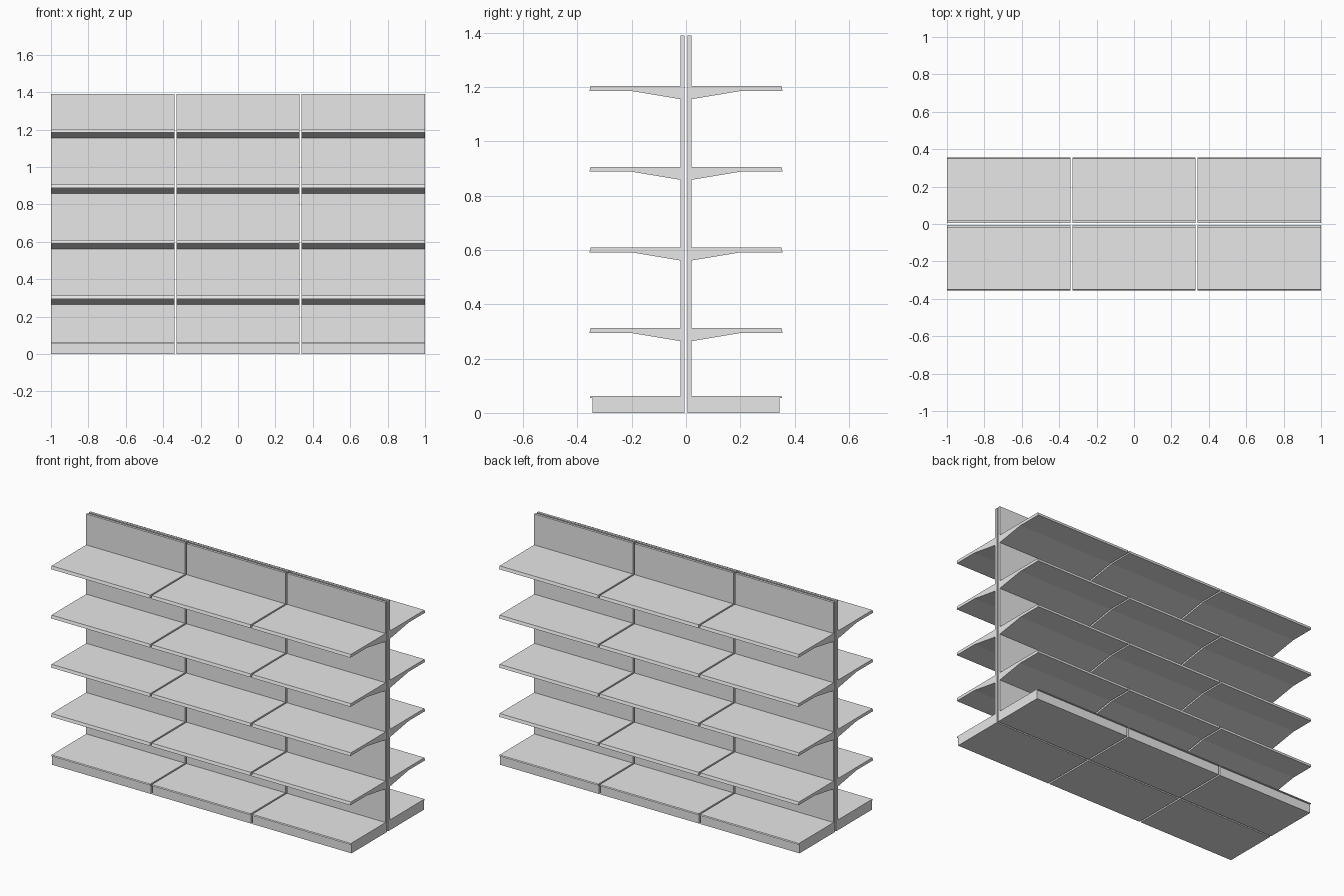
import bpy
import bmesh

cube = bpy.data.objects.get("Cube")
if cube:
    bpy.data.objects.remove(cube, do_unlink=True)

# Single light grey finish
GREY = (0.8, 0.8, 0.8, 1.0)
finish = bpy.data.materials.new("light_grey")
finish.use_nodes = True
finish.diffuse_color = GREY
finish.node_tree.nodes["Principled BSDF"].inputs["Base Color"].default_value = GREY

HEIGHT = 1.39
PANEL_BACK, PANEL_FRONT = 0.005, 0.02
SHELF_TOP, SHELF_STEP, SHELF_COUNT = 0.312, 0.297, 4
BAY_WIDTH, BAY_PITCH = 0.66, 0.67


def shelf_outline(top):
    """Tapered bracket underside and slanted front lip, from bottom to top."""
    return [
        (PANEL_FRONT, top - 0.048),
        (0.2, top - 0.018),
        (0.356, top - 0.018),
        (0.351, top),
        (PANEL_FRONT, top),
    ]


def bay_profile():
    """Side outline of one bay: base plinth, shelves and back panel."""
    outline = [
        (PANEL_BACK, 0), (0.345, 0), (0.345, 0.055),
        (0.354, 0.055), (0.351, 0.062), (PANEL_FRONT, 0.062),
    ]
    for i in range(SHELF_COUNT):
        outline += shelf_outline(SHELF_TOP + i * SHELF_STEP)
    return outline + [(PANEL_FRONT, HEIGHT), (PANEL_BACK, HEIGHT)]


def add_bay(name, x_centre, side):
    """Extrude the outline along x; side is -1 for front, 1 for back."""
    bm = bmesh.new()
    x = x_centre - BAY_WIDTH / 2
    face = bm.faces.new([bm.verts.new((x, side * y, z)) for y, z in bay_profile()])
    grown = bmesh.ops.extrude_face_region(bm, geom=[face], use_keep_orig=True)
    moved = [v for v in grown["geom"] if isinstance(v, bmesh.types.BMVert)]
    bmesh.ops.translate(bm, verts=moved, vec=(BAY_WIDTH, 0, 0))
    bmesh.ops.recalc_face_normals(bm, faces=bm.faces)
    mesh = bpy.data.meshes.new(name)
    bm.to_mesh(mesh)
    bm.free()
    mesh.materials.append(finish)
    bpy.context.collection.objects.link(bpy.data.objects.new(name, mesh))


# Three bays on each side, separated by narrow gaps
for side_name, side in (("front", -1), ("back", 1)):
    for bay_name, column in (("right", -1), ("middle", 0), ("left", 1)):
        add_bay(f"{side_name}_{bay_name}_shelf_bay", column * BAY_PITCH, side)
